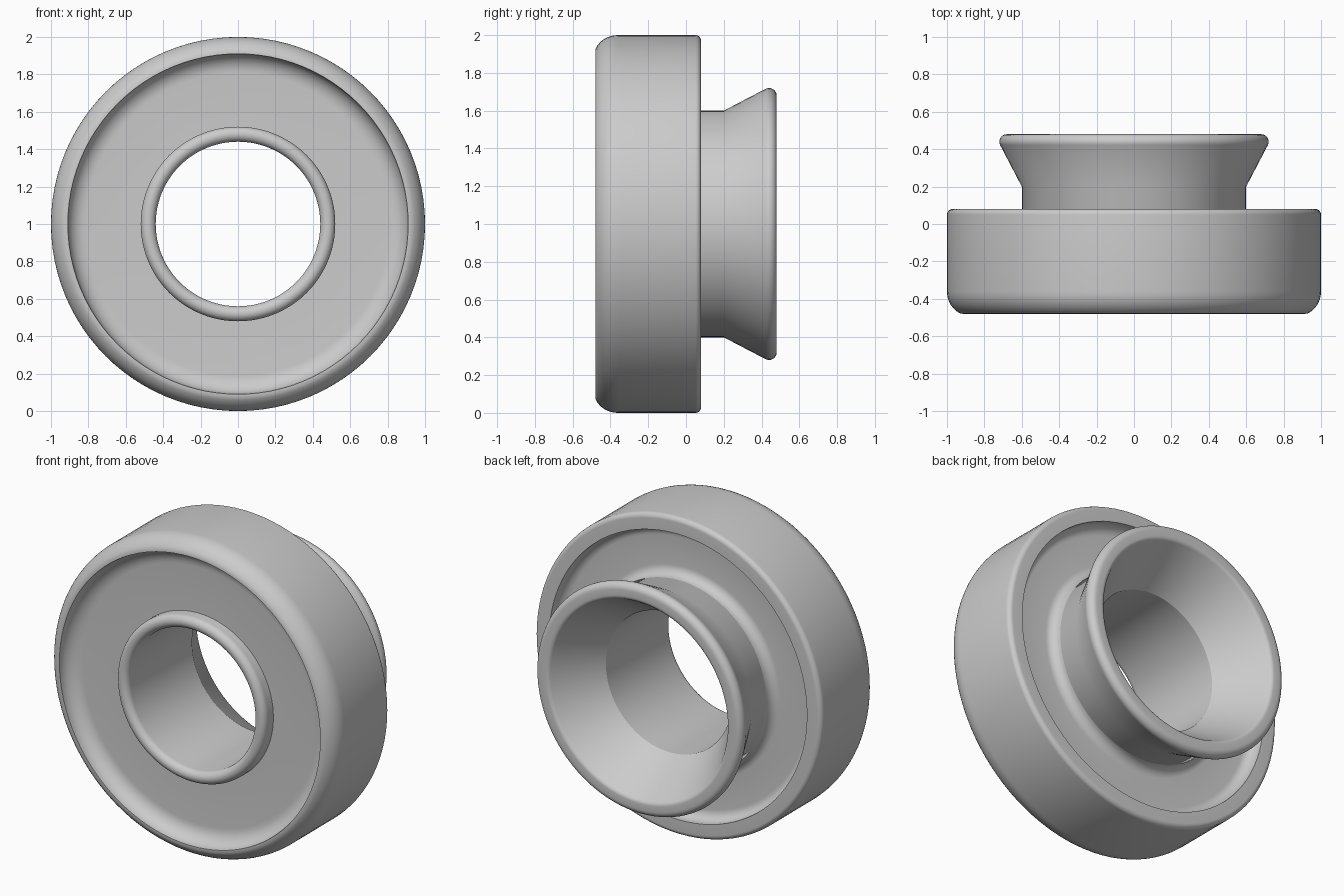
import bpy
import bmesh
from math import sin, cos, pi, radians

if "Cube" in bpy.data.objects:
    bpy.data.objects.remove(bpy.data.objects["Cube"], do_unlink=True)

SEGMENTS = 96

grey = bpy.data.materials.new("plain_grey")
grey.use_nodes = True
colour = (0.6, 0.6, 0.6, 1)
grey.diffuse_color = colour
grey.node_tree.nodes["Principled BSDF"].inputs["Base Color"].default_value = colour


def arc(r, y, rad_r, rad_y, start, end, steps=8):
    """Elliptical arc of (radius, y) points, angles in degrees."""
    angles = [radians(start + (end - start) * i / steps) for i in range(steps + 1)]
    return [(r + rad_r * cos(a), y + rad_y * sin(a)) for a in angles]


def lathe(name, profile):
    """Spin a closed (radius, y) profile around the horizontal y axis."""
    bm = bmesh.new()
    rings = []
    for i in range(SEGMENTS):
        a = 2 * pi * i / SEGMENTS
        rings.append([bm.verts.new((r * cos(a), y, 1 + r * sin(a))) for r, y in profile])
    n = len(profile)
    for i in range(SEGMENTS):
        a, b = rings[i], rings[(i + 1) % SEGMENTS]
        for j in range(n):
            k = (j + 1) % n
            bm.faces.new((a[j], a[k], b[k], b[j]))
    bmesh.ops.recalc_face_normals(bm, faces=bm.faces)
    mesh = bpy.data.meshes.new(name)
    bm.to_mesh(mesh)
    bm.free()
    mesh.materials.append(grey)
    obj = bpy.data.objects.new(name, mesh)
    bpy.context.collection.objects.link(obj)
    bpy.ops.object.select_all(action="DESELECT")
    obj.select_set(True)
    bpy.context.view_layer.objects.active = obj
    bpy.ops.object.shade_smooth_by_angle(angle=radians(30))
    return obj


# Outer wheel: dished front, rounded shoulder, recessed back with hub fillet
wheel = [(0.5, -0.39)]
wheel += arc(0.81, -0.48, 0.1, 0.09, 90, 0)
wheel += arc(0.88, -0.36, 0.12, 0.13, -67, 0)
wheel += arc(0.97, 0.05, 0.03, 0.03, 0, 90)
wheel += [(0.9, 0.08)]
wheel += arc(0.84, 0.06, 0.06, 0.06, 0, -90)
wheel += arc(0.66, 0.06, 0.06, 0.06, 270, 180)
wheel += [(0.5, 0.06)]
lathe("outer_wheel", wheel)

# Inner sleeve: beaded front lip, straight bore, flared back collar
sleeve = arc(0.48, -0.44, 0.04, 0.04, 0, -180, 12)
sleeve += [(0.44, 0.17)]
sleeve += arc(0.645, 0.45, 0.03, 0.03, 150, 90, 5)
sleeve += arc(0.68, 0.44, 0.04, 0.04, 90, -27)
sleeve += [(0.6, 0.2), (0.6, -0.05), (0.52, -0.2)]
lathe("flared_sleeve", sleeve)
